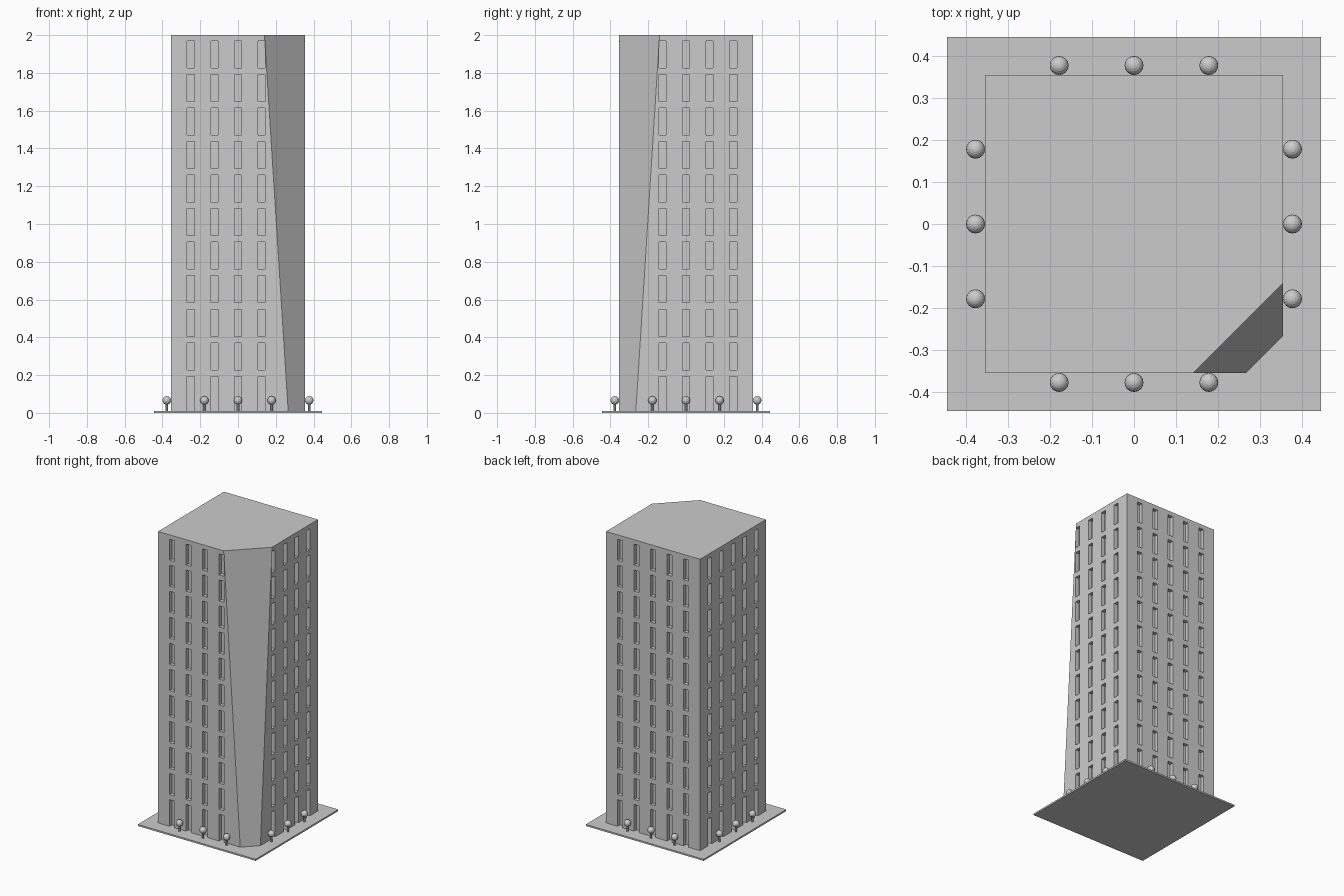
import bpy, bmesh, math
from mathutils import Matrix, Vector

if "Cube" in bpy.data.objects:
    bpy.data.objects.remove(bpy.data.objects["Cube"])

HALF = 0.355           # tower half width
PLATE = 0.445          # plate half width
PLATE_H = 0.011


def new_object(name, bm):
    bmesh.ops.recalc_face_normals(bm, faces=bm.faces)
    mesh = bpy.data.meshes.new(name)
    bm.to_mesh(mesh)
    bm.free()
    ob = bpy.data.objects.new(name, mesh)
    bpy.context.collection.objects.link(ob)
    return ob


def add_box(bm, lo, hi, rot=Matrix()):
    lo, hi = Vector(lo), Vector(hi)
    m = rot @ Matrix.Translation((lo + hi) / 2) @ Matrix.Diagonal((*(hi - lo), 1))
    bmesh.ops.create_cube(bm, size=1, matrix=m)


# Ground plate
bm = bmesh.new()
add_box(bm, (-PLATE, -PLATE, 0), (PLATE, PLATE, PLATE_H))
new_object("base_plate", bm)

# Tower: square plan with a front right corner cut that widens upward
bm = bmesh.new()
rings = []
for z, c in ((0.002, 0.266), (2.0, 0.14)):
    plan = [(-HALF, -HALF), (c, -HALF), (HALF, -c), (HALF, HALF), (-HALF, HALF)]
    rings.append([bm.verts.new((x, y, z)) for x, y in plan])
low, top = rings
bm.faces.new(low[::-1])
bm.faces.new(top)
for i in range(5):
    j = (i + 1) % 5
    bm.faces.new((low[i], low[j], top[j], top[i]))
tower = new_object("tower", bm)

# Window recesses on all four sides, skipping columns lost to the corner cut
bm = bmesh.new()
for side in range(4):       # front, right, back, left
    rot = Matrix.Rotation(side * math.pi / 2, 4, 'Z')
    for col in range(-2, 3):
        if (side, col) in ((0, 2), (1, -2)):
            continue
        for row in range(11):
            z1 = 1.97 - row * 0.1777
            z0 = z1 - 0.143 if row < 10 else 0.007   # ground row reaches the plate
            x = col * 0.125
            add_box(bm, (x - 0.019, -HALF - 0.02, z0),
                    (x + 0.019, -HALF + 0.026, z1), rot)
cutter = new_object("window_cutter", bm)
cutter.hide_render = True
mod = tower.modifiers.new("windows", 'BOOLEAN')
mod.operation = 'DIFFERENCE'
mod.solver = 'EXACT'
mod.object = cutter
bpy.context.view_layer.objects.active = tower
bpy.ops.object.modifier_apply(modifier=mod.name)
bpy.data.objects.remove(cutter)

# Trees: three along each side
for side, label in enumerate(("front", "right", "back", "left")):
    rot = Matrix.Rotation(side * math.pi / 2, 4, 'Z')
    for n, x in enumerate((-0.178, 0, 0.178)):
        bm = bmesh.new()
        place = rot @ Matrix.Translation((x, -0.377, 0))
        bmesh.ops.create_cone(bm, cap_ends=True, segments=10, radius1=0.007,
                              radius2=0.007, depth=0.05,
                              matrix=place @ Matrix.Translation((0, 0, 0.03)))
        bmesh.ops.create_uvsphere(bm, u_segments=16, v_segments=10, radius=0.0225,
                                  matrix=place @ Matrix.Translation((0, 0, 0.066)))
        new_object(f"tree_{label}_{n + 1}", bm)
